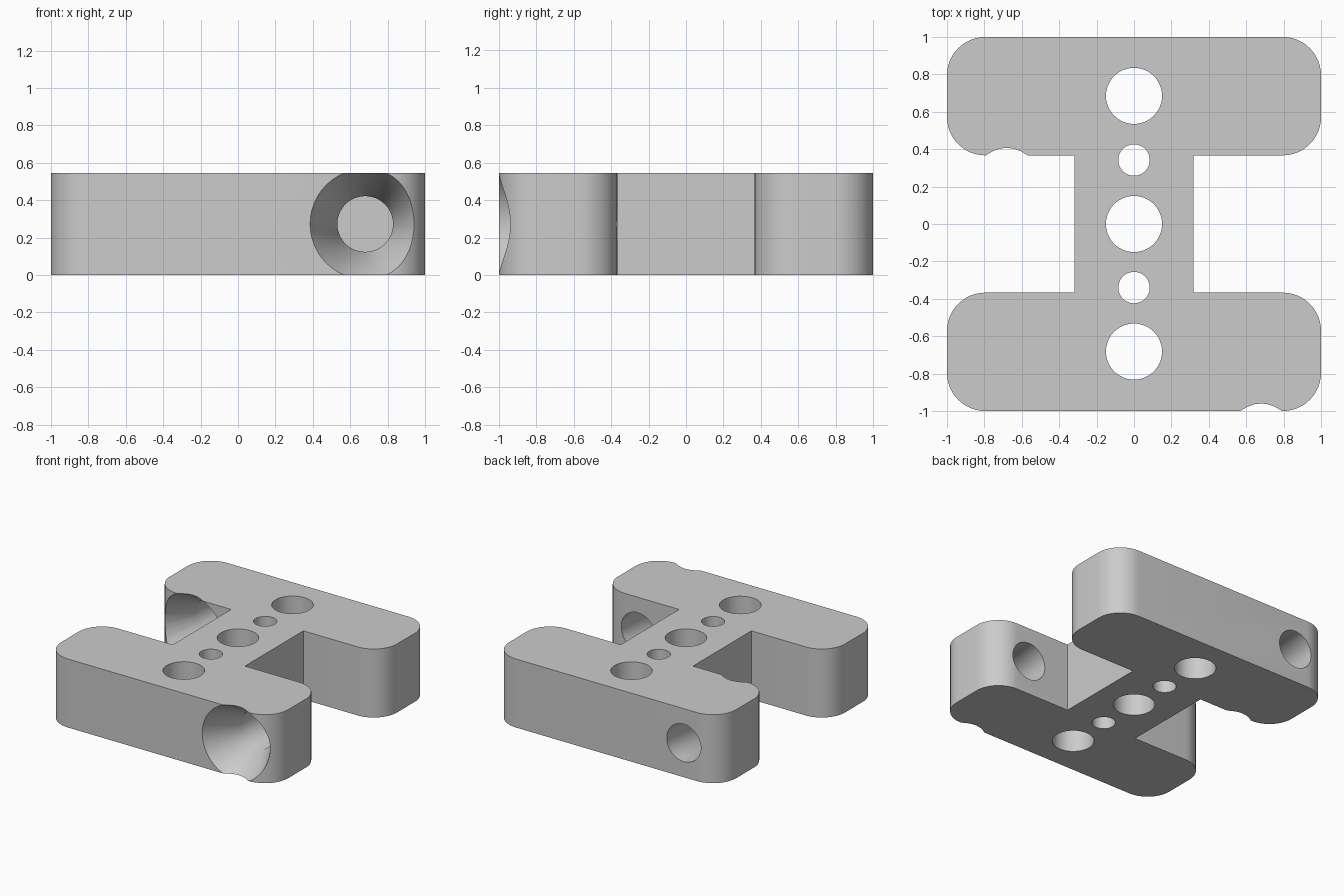
import bpy
import bmesh
from math import cos, sin, pi, radians
from mathutils import Matrix

HEIGHT = 0.545
INNER, OUTER = 0.367, 1.0      # y extent of each cross bar
WAIST = 0.318                  # half width of the central web
CORNER = 0.205

if "Cube" in bpy.data.objects:
    bpy.data.objects.remove(bpy.data.objects["Cube"])

grey = bpy.data.materials.new("plain_grey")
grey.use_nodes = True
colour = (0.6, 0.6, 0.6, 1)
grey.diffuse_color = colour
grey.node_tree.nodes["Principled BSDF"].inputs["Base Color"].default_value = colour


def make_object(name, bm):
    bmesh.ops.recalc_face_normals(bm, faces=bm.faces)
    mesh = bpy.data.meshes.new(name)
    bm.to_mesh(mesh)
    bm.free()
    mesh.materials.append(grey)
    obj = bpy.data.objects.new(name, mesh)
    bpy.context.collection.objects.link(obj)
    return obj


def rounded_corner(cx, cy, start, steps=12):
    """Quarter circle of points, counter-clockwise from the start angle."""
    angles = [start + pi / 2 * i / steps for i in range(steps + 1)]
    return [(cx + CORNER * cos(a), cy + CORNER * sin(a)) for a in angles]


# H-shaped block: right half of the outline, then the same turned half round
side = 1 - CORNER
half = [(WAIST, -INNER), (WAIST, INNER)]
half += rounded_corner(side, INNER + CORNER, -pi / 2)
half += rounded_corner(side, OUTER - CORNER, 0)
half += rounded_corner(-side, OUTER - CORNER, pi / 2)
half += rounded_corner(-side, INNER + CORNER, pi)
outline = half + [(-x, -y) for x, y in half]

bm = bmesh.new()
base = bm.faces.new([bm.verts.new((x, y, 0)) for x, y in outline])
top = bmesh.ops.extrude_face_region(bm, geom=[base])["geom"]
bmesh.ops.translate(bm, vec=(0, 0, HEIGHT),
                    verts=[v for v in top if isinstance(v, bmesh.types.BMVert)])
block = make_object("bracket_block", bm)


def turned_cutter(name, profile, matrix, sides=48):
    """Solid of revolution about local z from (radius, z) pairs."""
    bm = bmesh.new()
    rings = [[bm.verts.new((r * cos(2 * pi * i / sides), r * sin(2 * pi * i / sides), z))
              for i in range(sides)] for r, z in profile]
    for low, high in zip(rings, rings[1:]):
        for i in range(sides):
            j = (i + 1) % sides
            bm.faces.new((low[i], low[j], high[j], high[i]))
    bm.faces.new(rings[0])
    bm.faces.new(rings[-1])
    bm.transform(matrix)
    obj = make_object(name, bm)
    obj.hide_render = True
    return obj


cutters = []

# Vertical holes down the middle
for y, r in ((-0.682, 0.15), (-0.34, 0.084), (0, 0.15), (0.342, 0.084), (0.685, 0.15)):
    cutters.append(turned_cutter("vertical_hole_cutter", [(r, -0.1), (r, HEIGHT + 0.1)],
                                 Matrix.Translation((0, y, 0))))

# Countersunk holes through each cross bar, entered from the front
SLOPE, DEPTH, BORE = 0.55, 0.265, 0.149
countersink = [(BORE + SLOPE * (DEPTH + 0.05), -0.05), (BORE, DEPTH), (BORE, 0.7)]
for x, y in ((0.68, -OUTER), (-0.68, INNER)):
    place = Matrix.Translation((x, y, HEIGHT / 2)) @ Matrix.Rotation(radians(-90), 4, "X")
    cutters.append(turned_cutter("countersink_cutter", countersink, place))

for cutter in cutters:
    cut = block.modifiers.new("cut", "BOOLEAN")
    cut.operation = "DIFFERENCE"
    cut.solver = "EXACT"
    cut.object = cutter

# Bake the cuts, drop the cutters and shade
bpy.ops.object.select_all(action="DESELECT")
block.select_set(True)
bpy.context.view_layer.objects.active = block
bpy.ops.object.convert(target="MESH")
for cutter in cutters:
    bpy.data.objects.remove(cutter)
bpy.ops.object.shade_smooth_by_angle(angle=radians(30))
